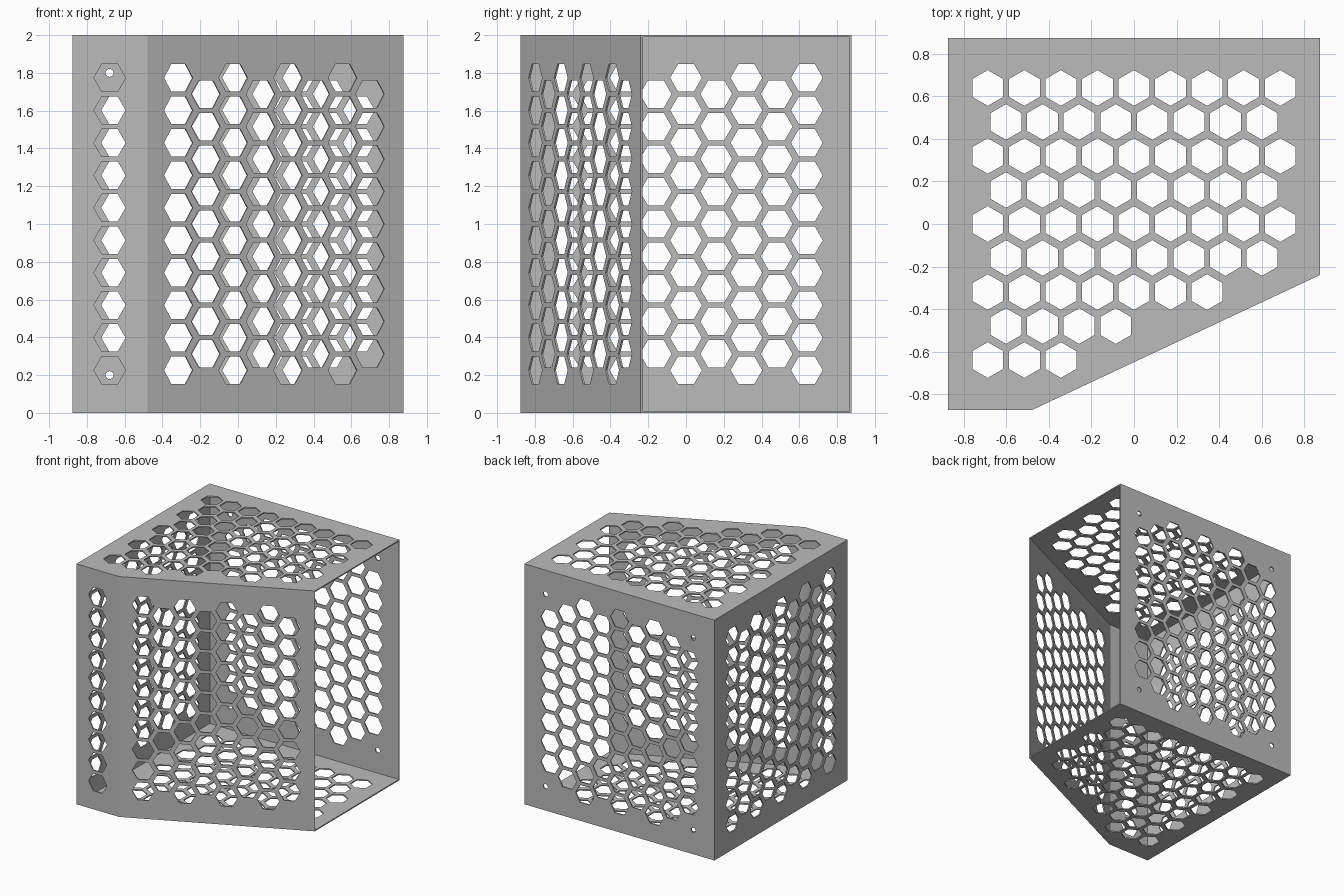
import bpy, bmesh
from math import cos, sin, pi
from mathutils import Matrix, Vector

cube = bpy.data.objects.get("Cube")
if cube:
    bpy.data.objects.remove(cube, do_unlink=True)

H = 2.0          # case height
T = 0.01         # sheet thickness
COL = 0.16       # spacing between hexagon columns
STEP = 0.172     # spacing of hexagons within a column
R = 0.084        # hexagon corner radius

grey = bpy.data.materials.new("sheet grey")
grey.use_nodes = True
colour = (0.5, 0.5, 0.5, 1)
grey.diffuse_color = colour
grey.node_tree.nodes["Principled BSDF"].inputs["Base Color"].default_value = colour


def ngon(u, v, r, sides):
    return [(u + r * cos(2 * pi * i / sides), v + r * sin(2 * pi * i / sides))
            for i in range(sides)]


def hex_centres(start, columns, middle, count):
    """Staggered columns; every second one holds one hexagon fewer."""
    centres = []
    for k in columns:
        n = count - k % 2
        centres += [(start + COL * k, middle + STEP * (j - (n - 1) / 2)) for j in range(n)]
    return centres


def sheet(name, outline, holes, origin, u, v):
    """Perforated sheet from a filled flat curve, placed along the u and v axes."""
    curve = bpy.data.curves.new(name, 'CURVE')
    curve.dimensions = '2D'
    curve.fill_mode = 'BOTH'
    curve.extrude = T / 2
    for loop in [outline] + holes:
        spline = curve.splines.new('POLY')
        spline.points.add(len(loop) - 1)
        for point, (a, b) in zip(spline.points, loop):
            point.co = (a, b, 0, 1)
        spline.use_cyclic_u = True
        spline.use_smooth = False
    helper = bpy.data.objects.new(name + "_outline", curve)
    bpy.context.collection.objects.link(helper)
    depsgraph = bpy.context.evaluated_depsgraph_get()
    mesh = bpy.data.meshes.new_from_object(helper.evaluated_get(depsgraph))
    bpy.data.objects.remove(helper, do_unlink=True)
    bpy.data.curves.remove(curve)

    frame = Matrix((u, v, u.cross(v))).transposed().to_4x4()
    mesh.transform(Matrix.Translation(origin) @ frame)
    bm = bmesh.new()
    bm.from_mesh(mesh)
    bmesh.ops.remove_doubles(bm, verts=bm.verts, dist=0.0002)
    bmesh.ops.recalc_face_normals(bm, faces=bm.faces)
    for face in bm.faces:
        face.smooth = False
        face.material_index = 0
    bm.to_mesh(mesh)
    bm.free()
    mesh.name = name
    mesh.materials.clear()
    mesh.materials.append(grey)
    bpy.context.collection.objects.link(bpy.data.objects.new(name, mesh))


# Floor plan, counter-clockwise; the side between the last and first corner is open
E = 0.875
plan = [Vector(p) for p in ((E, E, 0), (-E, E, 0), (-E, -E, 0), (-0.48, -E, 0), (E, -0.24, 0))]
X, Y, Z = Vector((1, 0, 0)), Vector((0, 1, 0)), Vector((0, 0, 1))

# Hexagons per wall
mid = H / 2
full = hex_centres(E, range(-4, 5), mid, 10)
back = [c for c in full if not (abs(c[0] - E) > 0.6 and abs(c[1] - mid) > 0.7)]
walls = {
    "back_wall": back,
    "side_wall": full,
    "front_wall": hex_centres(0.196, range(1), mid, 10),
    "slanted_wall": hex_centres(0.182, range(8), mid, 10),
}

# Walls
for i, (name, centres) in enumerate(walls.items()):
    a, b = plan[i], plan[i + 1]
    u = (b - a).normalized()
    length = (b - a).length
    holes = [ngon(p, q, R, 6) for p, q in centres]
    if name == "back_wall":   # screw holes in the corners
        holes += [ngon(E + s * 0.68, z, 0.021, 16) for s in (-1, 1) for z in (0.2, 1.8)]
    outline = [(0, T), (length, T), (length, H - T), (0, H - T)]
    sheet(name, outline, holes, a - u.cross(Z) * T / 2, u, Z)

# Top and bottom, with hexagons kept clear of the slanted edge
slope = (plan[4] - plan[3]).normalized()
inward = Z.cross(slope)
centres = [(y, x) for y, x in hex_centres(0, range(-4, 5), 0, 9)
           if inward.dot(Vector((x, y, 0)) - plan[3]) > 0.135]
for name, z in (("bottom_panel", T / 2), ("top_panel", H - T / 2)):
    sheet(name, [(p.y, p.x) for p in plan], [ngon(y, x, R, 6) for y, x in centres],
          Vector((0, 0, z)), Y, X)
